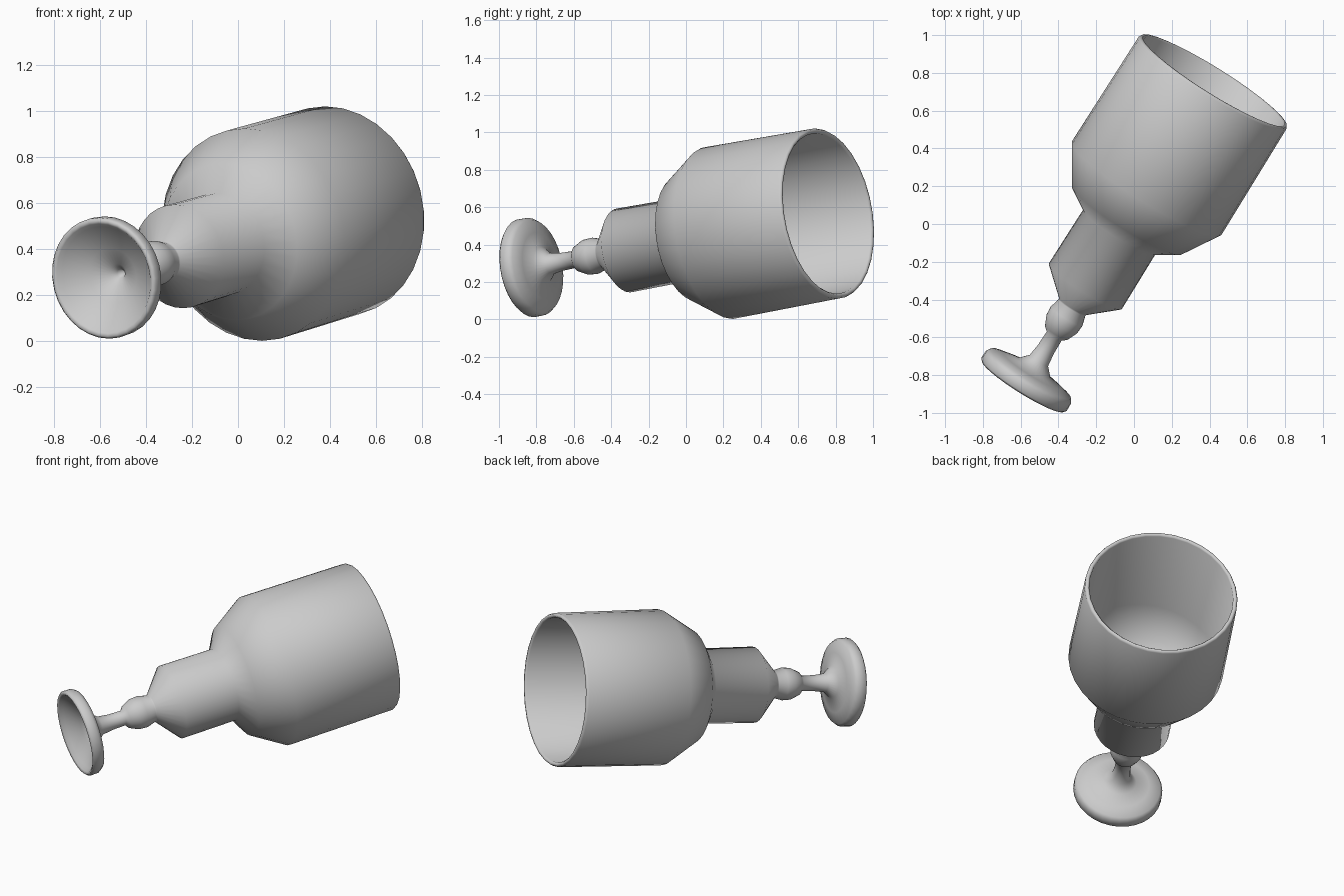
import bpy, bmesh, math
from mathutils import Vector, Matrix

if "Cube" in bpy.data.objects:
    bpy.data.objects.remove(bpy.data.objects["Cube"])

SEG = 32
# goblet profile (radius, distance along axis), from inside the foot out and round to the cup floor
PROFILE = [
    (0, -0.86), (0.02, -0.90), (0.045, -0.925), (0.12, -0.968), (0.225, -1.025),   # hollow under foot
    (0.24, -1.045), (0.255, -1.052), (0.266, -1.04), (0.265, -0.995), (0.25, -0.973),  # foot lip
    (0.18, -0.955), (0.10, -0.937), (0.057, -0.89), (0.048, -0.82), (0.046, -0.735),  # foot top, stem
    (0.07, -0.715), (0.095, -0.66), (0.098, -0.61), (0.083, -0.555),               # knop
    (0.086, -0.547), (0.228, -0.42), (0.225, -0.077),                             # collar
    (0.345, 0.0), (0.467, 0.198), (0.461, 0.865),                                   # bowl outside
    (0.455, 0.876), (0.443, 0.878), (0.434, 0.868),                               # rim
    (0.437, 0.21), (0.325, 0.03), (0.20, -0.03), (0, -0.05),                        # bowl inside
]

# axis of the lying, tilted goblet
axis = Vector((0.524, 0.838, 0.153)).normalized()
rot = axis.to_track_quat('Z', 'Y').to_matrix().to_4x4()
place = Matrix.Translation((-0.037, 0.023, 0.434)) @ rot

# lathe the profile
bm = bmesh.new()
verts = [bm.verts.new((r, 0, s)) for r, s in PROFILE]
edges = [bm.edges.new(p) for p in zip(verts, verts[1:])]
bmesh.ops.spin(bm, geom=verts + edges, cent=(0, 0, 0), axis=(0, 0, 1),
               angle=math.tau, steps=SEG)
bmesh.ops.remove_doubles(bm, verts=bm.verts, dist=0.0005)
bmesh.ops.recalc_face_normals(bm, faces=bm.faces)
for f in bm.faces:
    f.smooth = True
bm.transform(place)
mesh = bpy.data.meshes.new("goblet")
bm.to_mesh(mesh)
bm.free()
bpy.context.collection.objects.link(bpy.data.objects.new("goblet", mesh))
